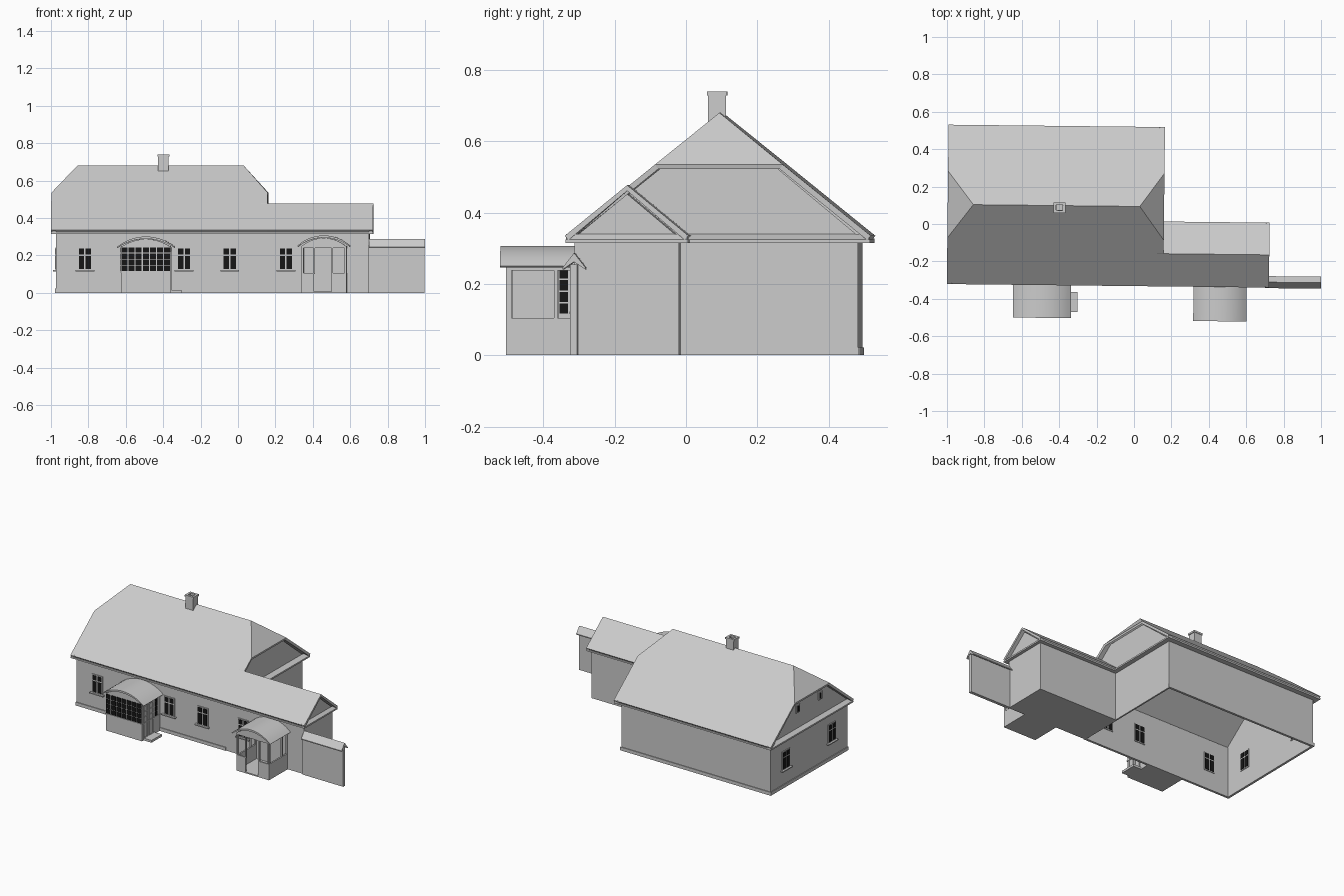
import bpy, bmesh, math
from mathutils import Matrix

if "Cube" in bpy.data.objects:
    bpy.data.objects.remove(bpy.data.objects["Cube"])

black = bpy.data.materials.new("dark_glass")
black.diffuse_color = (0.008, 0.008, 0.008, 1)
black.use_nodes = True
black.node_tree.nodes["Principled BSDF"].inputs["Base Color"].default_value = black.diffuse_color
SKEW = Matrix.Rotation(-0.011, 4, 'Z')      # the plan sits slightly turned


def finish(name, bm, mat=None):
    bm.transform(SKEW)
    me = bpy.data.meshes.new(name)
    bm.to_mesh(me)
    bm.free()
    ob = bpy.data.objects.new(name, me)
    bpy.context.collection.objects.link(ob)
    if mat:
        me.materials.append(mat)
    return ob


def boxes(name, items, mat=None):
    """One object from (x0, x1, y0, y1, z0, z1) boxes."""
    bm = bmesh.new()
    for x0, x1, y0, y1, z0, z1 in items:
        m = Matrix.Translation(((x0 + x1) / 2, (y0 + y1) / 2, (z0 + z1) / 2))
        bmesh.ops.create_cube(bm, size=1, matrix=m @ Matrix.Diagonal((x1 - x0, y1 - y0, z1 - z0, 1)))
    return finish(name, bm, mat)


def prism(name, profile, axis, a, b, mat=None):
    """Extrude a 2D profile (other horizontal axis, z) along x or y."""
    bm = bmesh.new()
    place = (lambda u, z, t: (t, u, z)) if axis == 'x' else (lambda u, z, t: (u, t, z))
    r0, r1 = [[bm.verts.new(place(u, z, t)) for u, z in profile] for t in (a, b)]
    n = len(profile)
    bm.faces.new(r0)
    bm.faces.new(r1)
    for i in range(n):
        bm.faces.new((r0[i], r0[(i + 1) % n], r1[(i + 1) % n], r1[i]))
    bmesh.ops.recalc_face_normals(bm, faces=bm.faces)
    return finish(name, bm, mat)


def sheet(name, polys, thick):
    """Upward-facing roof planes thickened downward."""
    bm = bmesh.new()
    for p in polys:
        f = bm.faces.new([bm.verts.new(c) for c in p])
        f.normal_update()
        if f.normal.z < 0:
            f.normal_flip()
    bmesh.ops.remove_doubles(bm, verts=bm.verts, dist=1e-4)
    ob = finish(name, bm)
    mod = ob.modifiers.new("thickness", 'SOLIDIFY')
    mod.thickness, mod.offset = thick, -1


def ring(x0, x1, y0, y1, z0, z1, t):
    return [(x0, x1, y0, y0 + t, z0, z1), (x0, x1, y1 - t, y1, z0, z1),
            (x0, x0 + t, y0 + t, y1 - t, z0, z1), (x1 - t, x1, y0 + t, y1 - t, z0, z1)]


def arc(cx, w, z0, rise, n=14):
    r = (w * w + rise * rise) / (2 * rise)
    a = math.asin(w / r)
    return [(cx + r * math.sin(a * (2 * i / n - 1)),
             z0 + rise - r + r * math.cos(a * (2 * i / n - 1))) for i in range(n + 1)]


# Main dimensions
L, R, F, B = -0.97, 0.13, -0.305, 0.484      # main walls
EF, EB, EZ = -0.332, 0.52, 0.335             # eaves
RY, RZ = 0.094, 0.68                         # ridge
RL, RR = -0.997, 0.16                        # roof ends
HZ, HW = 0.535, 0.179                        # half-hip height and half width
WX, WB, WY, WZ = 0.705, -0.012, -0.157, 0.477  # wing end, back wall, ridge

# Main house shell, open underneath
boxes("front_wall", [(L, R, F, F + 0.01, 0, EZ)])
boxes("back_wall", [(L, R, B - 0.01, B, 0, EZ)])
gable = [(F, 0), (B, 0), (B, EZ), (RY + 0.15, HZ), (RY - 0.15, HZ), (F, EZ)]
prism("left_gable_wall", gable, 'x', L, L + 0.01)
prism("right_gable_wall", gable, 'x', R - 0.01, R)
boxes("plinth", [(L - 0.005, R, F - 0.005, F, 0, 0.022),
                 (L - 0.005, R + 0.005, B, B + 0.005, 0, 0.022),
                 (L - 0.005, L, F, B, 0, 0.022)])

# Half-hipped main roof
slopes = []
for s, ey in ((-1, EF), (1, EB)):
    h = RY + s * HW
    slopes.append([(RL, ey, EZ), (RR, ey, EZ), (RR, h, HZ), (0.03, RY, RZ), (-0.86, RY, RZ), (RL, h, HZ)])
for x, rx in ((RL, -0.86), (RR, 0.03)):
    slopes.append([(x, RY - HW, HZ), (x, RY + HW, HZ), (rx, RY, RZ)])
sheet("main_roof", slopes, 0.016)

# Wing with its own gable roof
prism("wing_walls", [(F, 0), (WB, 0), (WB, 0.33), (WY, 0.452), (F, 0.33)], 'x', R, WX)
sheet("wing_roof", [[(RR, EF, EZ), (0.725, EF, EZ), (0.725, WY, WZ), (RR, WY, WZ)],
                    [(R - 0.005, WY, WZ), (RR, WY, WZ), (0.725, WY, WZ),
                     (0.725, 0.015, EZ), (R - 0.005, 0.015, EZ)]], 0.016)

# Eave soffits and sloped ledges across the gables
boxes("eave_soffits", [(RL, 0.725, EF + 0.002, F, 0.315, 0.325),
                       (RL, RR, B, EB - 0.002, 0.315, 0.325),
                       (RR, 0.725, WB, 0.013, 0.315, 0.325)])


def ledge(name, wall, out, y0, y1):
    bm = bmesh.new()
    bm.free()
    pts = [(wall, 0.315), (out, 0.315), (out, 0.325), (wall, 0.34)]
    prism(name, pts, 'y', y0, y1)


ledge("left_gable_ledge", L, RL, EF + 0.003, EB - 0.003)
ledge("right_gable_ledge", R, RR, WB, EB - 0.003)
ledge("wing_gable_ledge", WX, 0.725, EF + 0.003, 0.012)

# Chimney with open top
boxes("chimney", ring(-0.428, -0.372, 0.058, 0.108, 0.62, 0.728, 0.012)
      + ring(-0.432, -0.368, 0.055, 0.111, 0.728, 0.74, 0.014)
      + [(-0.42, -0.38, 0.065, 0.1, 0.62, 0.7)])


# Casement windows showing on both faces of the wall
def window(name, axis, c, plane):
    def at(u0, u1, d0, d1, z0, z1):
        if axis == 'x':
            return (c + u0, c + u1, plane + d0, plane + d1, z0, z1)
        return (plane + d0, plane + d1, c + u0, c + u1, z0, z1)
    boxes(name + "_frame", [at(-0.04, 0.04, -0.005, 0.014, 0.12, 0.242),
                            at(-0.05, 0.05, -0.018, 0, 0.115, 0.122)])
    boxes(name + "_panes", [at(u, u + 0.029, -0.007, 0.016, z0, z1)
                            for u in (-0.033, 0.004) for z0, z1 in ((0.127, 0.198), (0.206, 0.236))], black)


for i, x in enumerate((-0.815, -0.285, -0.04, 0.26)):
    window(f"front_window_{i}", 'x', x, F)
for i, y in enumerate((0.33, -0.14)):
    window(f"left_window_{i}", 'y', y, L)

# Small attic windows in the left gable
for i, y in enumerate((RY - 0.115, RY + 0.115)):
    boxes(f"attic_window_{i}", [(L - 0.008, L + 0.002, y - 0.018, y + 0.018, 0.445, 0.497)])
    boxes(f"attic_pane_{i}", [(L - 0.01, L, y - 0.007, y + 0.007, 0.452, 0.49)], black)


# Arched porch canopy with filled front
def canopy(name, cx, w, z0, rise, yf, yb, body_w, body_y):
    outer = arc(cx, w, z0, rise)
    inner = arc(cx, w - 0.004, z0 - 0.004, rise - 0.008)
    ob = prism(name + "_roof", outer + inner[::-1], 'y', yf, yb)
    bpy.ops.object.select_all(action='DESELECT')
    ob.select_set(True)
    bpy.context.view_layer.objects.active = ob
    bpy.ops.object.shade_smooth_by_angle(angle=math.radians(30))
    prism(name + "_arch_infill", arc(cx, body_w, z0 - 0.002, rise - 0.012), 'y', body_y, yb)


# Left porch: glazed front, door on its right side
canopy("left_porch", -0.487, 0.155, 0.245, 0.056, -0.507, F, 0.135, -0.492)
x0, x1, yf = -0.62, -0.355, -0.492
boxes("left_porch_body", [(x0, x1, yf, F, 0, 0.25), (x0 - 0.004, x1 + 0.004, yf - 0.004, F, 0.108, 0.115)])
pw, ph = (x1 - x0) / 7, 0.13 / 4
boxes("left_porch_front_panes", [(x0 + i * pw + 0.003, x0 + (i + 1) * pw - 0.003, yf - 0.003, yf + 0.002,
                                  0.115 + j * ph + 0.002, 0.115 + (j + 1) * ph - 0.002)
                                 for i in range(7) for j in range(4)], black)
boxes("left_porch_left_panes", [(x0 - 0.003, x0 + 0.002, yf + i * 0.036 + 0.006, yf + i * 0.036 + 0.034,
                                 0.117 + j * ph, 0.113 + (j + 1) * ph)
                                for i in range(5) for j in range(4)], black)
boxes("left_porch_right_panes", [(x1 - 0.002, x1 + 0.003, -0.358, -0.335,
                                  0.117 + j * ph, 0.113 + (j + 1) * ph) for j in range(4)], black)
door = []
for y in (-0.478, -0.422):
    door += [(x1, x1 + 0.004, y + d, y + d + 0.005, 0.012, 0.222) for d in (0, 0.038)]
    door += [(x1, x1 + 0.004, y + 0.005, y + 0.038, z, z + 0.005) for z in (0.012, 0.11, 0.148, 0.183, 0.217)]
boxes("left_porch_door", door)
boxes("left_porch_step", [(x1, -0.297, -0.475, -0.368, 0, 0.015)])

# Right porch: open frame on low walls
canopy("right_porch", 0.464, 0.142, 0.25, 0.057, -0.515, F, 0.12, -0.498)
x0, x1, yf, t = 0.345, 0.585, -0.498, 0.01
parts = [(x0, x1, yf, F, 0, 0.008)]
for a, b in ((x0, 0.413), (0.506, x1)):                     # front low walls
    parts.append((a, b, yf, yf + t, 0, 0.105))
for a in (x0, 0.408, 0.506, x1 - t):                        # front posts
    parts.append((a, a + t * 0.8, yf, yf + t, 0.1, 0.25))
for a in (x0, x1 - t):                                      # sides
    parts.append((a, a + t, yf + t, F, 0, 0.105))
    parts += [(a, a + t, y, y + t, 0.105, 0.24) for y in (yf + t / 2, -0.364, F - t)]
    parts.append((a, a + t, yf, F, 0.238, 0.25))
parts.append((x0, x1, yf, yf + t, 0.24, 0.25))
boxes("right_porch_frame", parts)

# Boundary wall with its small pitched coping
boxes("boundary_wall", [(WX - 0.005, 1.0, -0.314, -0.294, 0, 0.255)])
prism("boundary_wall_coping", [(-0.335, 0.246), (-0.303, 0.287), (-0.271, 0.246), (-0.271, 0.24),
                               (-0.303, 0.262), (-0.335, 0.24)], 'x', WX, 1.003)
